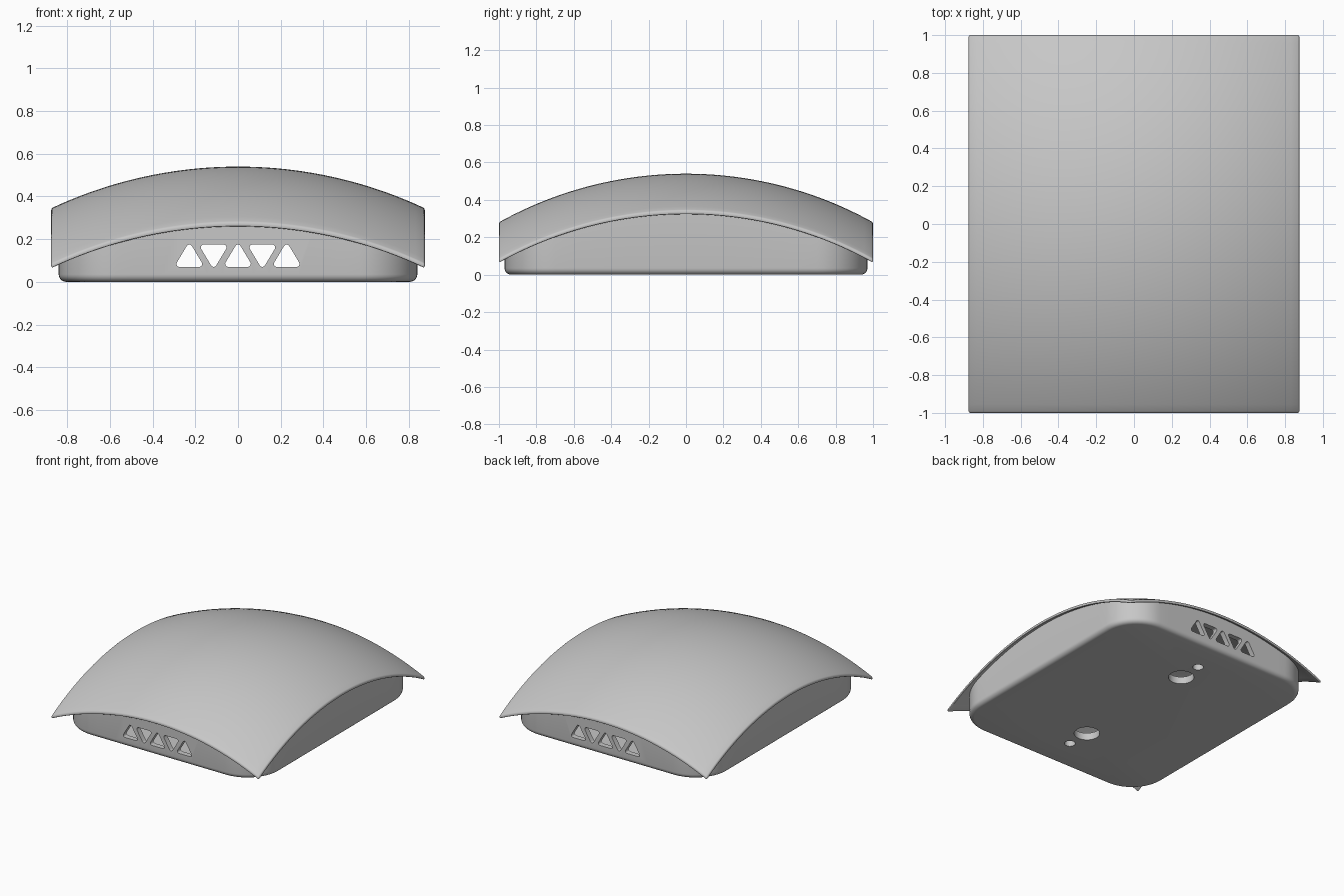
import bpy
import bmesh
from math import sin, cos, pi, sqrt, radians
from mathutils import Vector

cube = bpy.data.objects.get("Cube")
if cube:
    bpy.data.objects.remove(cube, do_unlink=True)

HALF_X, HALF_Y = 0.875, 1.0
TOP, SKIN, RADIUS = 0.54, 0.024, 2.055

grey = bpy.data.materials.new("plain grey")
grey.use_nodes = True
grey.diffuse_color = (0.57, 0.57, 0.57, 1)
grey.node_tree.nodes["Principled BSDF"].inputs["Base Color"].default_value = (0.57, 0.57, 0.57, 1)


def sag(t):
    """Drop of a circular arc at distance t from its crown."""
    return RADIUS - sqrt(RADIUS * RADIUS - t * t)


def roof_height(x, y):
    return TOP - sag(x) - sag(y)


def make_object(name, bm):
    bmesh.ops.recalc_face_normals(bm, faces=bm.faces[:])
    mesh = bpy.data.meshes.new(name)
    bm.to_mesh(mesh)
    bm.free()
    mesh.materials.append(grey)
    obj = bpy.data.objects.new(name, mesh)
    bpy.context.collection.objects.link(obj)
    return obj


def activate(obj):
    bpy.ops.object.select_all(action='DESELECT')
    obj.select_set(True)
    bpy.context.view_layer.objects.active = obj


def bridge(bm, a, b):
    n = len(a)
    for i in range(n):
        bm.faces.new((a[i], a[(i + 1) % n], b[(i + 1) % n], b[i]))


def rounded_outline(hx, hy, r, arc=12, side=16):
    """Rounded rectangle with evenly divided straight sides."""
    corners = []
    for k, (sx, sy) in enumerate(((1, 1), (-1, 1), (-1, -1), (1, -1))):
        centre = Vector((sx * (hx - r), sy * (hy - r)))
        angles = [(k + i / arc) * pi / 2 for i in range(arc + 1)]
        corners.append([centre + r * Vector((cos(a), sin(a))) for a in angles])
    points = []
    for k, corner in enumerate(corners):
        points += corner
        start, end = corner[-1], corners[(k + 1) % 4][0]
        points += [start.lerp(end, i / side) for i in range(1, side)]
    return points


def prism(bm, outline, offset):
    """Closed prism from a loop of 3D points."""
    near = [bm.verts.new(p) for p in outline]
    far = [bm.verts.new(p + offset) for p in outline]
    bridge(bm, near, far)
    bm.faces.new(near)
    bm.faces.new(far)


# Domed roof panel: two crossed arcs with a rounded rim
bm = bmesh.new()
bmesh.ops.create_grid(bm, x_segments=40, y_segments=44, size=1)
for v in bm.verts:
    v.co.x *= HALF_X
    v.co.z = roof_height(v.co.x, v.co.y)
under = bmesh.ops.extrude_face_region(bm, geom=bm.faces[:], use_keep_orig=True)["geom"]
for v in under:
    if isinstance(v, bmesh.types.BMVert):
        v.co.z -= SKIN
roof = make_object("roof_panel", bm)
bevel = roof.modifiers.new("rounded rim", 'BEVEL')
bevel.width, bevel.segments = 0.009, 3
bevel.limit_method, bevel.angle_limit = 'ANGLE', radians(40)
activate(roof)
bpy.ops.object.modifier_apply(modifier=bevel.name)
bpy.ops.object.shade_smooth_by_angle(angle=radians(40))

# Hollow base: rounded tray whose wall top follows the roof
BODY_X, BODY_Y, CORNER = 0.84, 0.97, 0.27
WALL, FLOOR, EDGE = 0.04, 0.055, 0.035
bm = bmesh.new()


def ring(inset, z=None):
    pts = rounded_outline(BODY_X - inset, BODY_Y - inset, CORNER - inset)
    return [bm.verts.new((p.x, p.y, roof_height(p.x, p.y) - SKIN / 2 if z is None else z))
            for p in pts]


rings = []
for i in range(6):
    a = i / 5 * pi / 2
    rings.append(ring(EDGE * (1 - sin(a)), EDGE * (1 - cos(a))))
rings += [ring(0), ring(WALL), ring(WALL, FLOOR)]
for lower, upper in zip(rings, rings[1:]):
    bridge(bm, lower, upper)
bm.faces.new(rings[0])
bm.faces.new(rings[-1])
body = make_object("base_tray", bm)

# Cutters: five rounded triangular vents front and back, four floor holes
bm = bmesh.new()
VENT_Z, VENT_R = 0.1225, 0.014
for k in range(-2, 3):
    flip = 1 if k % 2 == 0 else -1
    outline = []
    for cx, cz, start in ((0.046, -0.0385, -90), (0, 0.0385, 30), (-0.046, -0.0385, 150)):
        for i in range(6):
            a = radians(start + 24 * i)
            outline.append(Vector((0.114 * k + cx + VENT_R * cos(a), -1.2,
                                   VENT_Z + flip * (cz + VENT_R * sin(a)))))
    prism(bm, outline, Vector((0, 2.4, 0)))
for s in (-1, 1):
    for y, r in ((0.515, 0.09), (0.7, 0.038)):
        circle = [Vector((r * cos(i * pi / 16), s * y + r * sin(i * pi / 16), -0.05))
                  for i in range(32)]
        prism(bm, circle, Vector((0, 0, 0.112)))
cutter = make_object("opening_cutter", bm)
cutter.hide_render = True

cut = body.modifiers.new("openings", 'BOOLEAN')
cut.operation, cut.solver, cut.object = 'DIFFERENCE', 'EXACT', cutter
activate(body)
bpy.ops.object.modifier_apply(modifier=cut.name)
bpy.data.objects.remove(cutter, do_unlink=True)
activate(body)
bpy.ops.object.shade_smooth_by_angle(angle=radians(35))
